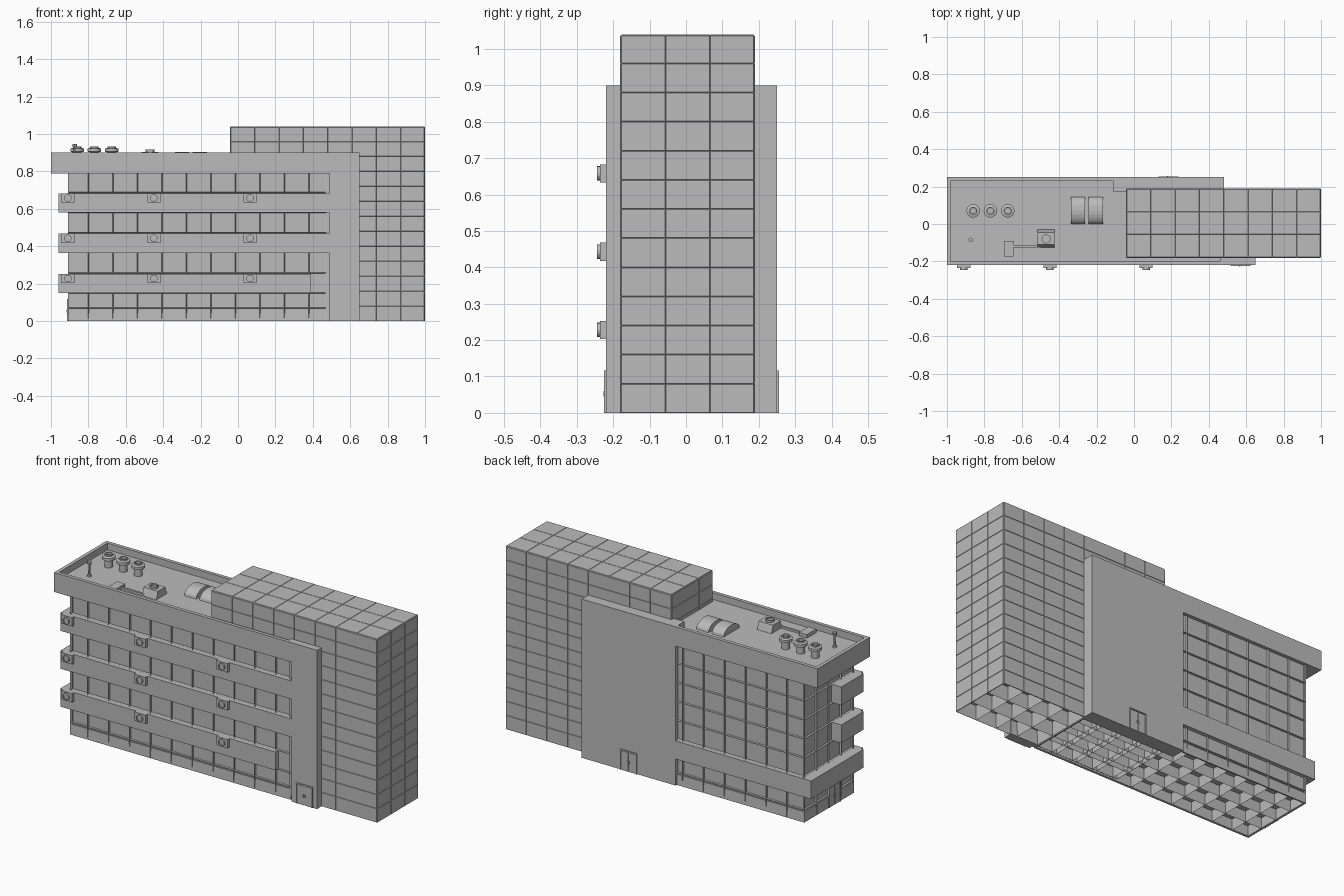
import bpy, bmesh
from math import pi, sin, cos
from mathutils import Matrix, Vector

cube = bpy.data.objects.get("Cube")
if cube:
    bpy.data.objects.remove(cube, do_unlink=True)

grey = bpy.data.materials.new("concrete_grey")
grey.use_nodes = True
grey.diffuse_color = (0.5, 0.5, 0.5, 1)
grey.node_tree.nodes["Principled BSDF"].inputs["Base Color"].default_value = (0.5, 0.5, 0.5, 1)


def finish(name, bm):
    mesh = bpy.data.meshes.new(name)
    bm.to_mesh(mesh)
    bm.free()
    mesh.materials.append(grey)
    obj = bpy.data.objects.new(name, mesh)
    bpy.context.collection.objects.link(obj)
    return obj


def add_box(bm, x, y, z):
    size = [b - a for a, b in (x, y, z)]
    mid = [(a + b) / 2 for a, b in (x, y, z)]
    bmesh.ops.create_cube(bm, size=1, matrix=Matrix.Translation(mid) @ Matrix.Diagonal(size + [1]))


def boxes(name, *items):
    bm = bmesh.new()
    for x, y, z in items:
        add_box(bm, x, y, z)
    return finish(name, bm)


def gridded_box(name, bounds, cuts, gap, depth, pocket):
    """Box cut into cells: inset cells on the walls and deep pockets underneath."""
    bm = bmesh.new()
    add_box(bm, *bounds)
    for axis, values in enumerate(cuts):
        normal = Vector([float(i == axis) for i in range(3)])
        for v in values:
            geom = bm.verts[:] + bm.edges[:] + bm.faces[:]
            bmesh.ops.bisect_plane(bm, geom=geom, plane_co=normal * v, plane_no=normal)
    bm.normal_update()
    under = [f for f in bm.faces if f.normal.z < -0.5]
    walls = [f for f in bm.faces if f.normal.z > -0.5]
    bmesh.ops.inset_individual(bm, faces=walls, thickness=gap, depth=depth)
    bmesh.ops.inset_individual(bm, faces=under, thickness=0.004, depth=-pocket)
    return finish(name, bm)


def turned(name, rings, center, sides=16):
    """Round part from (radius, height) rings."""
    bm = bmesh.new()
    loops = [[bm.verts.new((center[0] + r * cos(2 * pi * i / sides),
                            center[1] + r * sin(2 * pi * i / sides), h))
              for i in range(sides)] for r, h in rings]
    for a, b in zip(loops, loops[1:]):
        for i in range(sides):
            j = (i + 1) % sides
            bm.faces.new((a[i], a[j], b[j], b[i]))
    bm.faces.new(loops[-1])
    return finish(name, bm)


BAY = 0.131
FLOOR = 0.215
FRONT, BACK = -0.22, 0.25
ROOF, TOP = 0.862, 0.9

# Panelled tower
gridded_box("tower", ((-0.04, 0.997), (-0.178, 0.187), (0, 1.037)),
            ([-0.04 + 0.13 * i for i in range(1, 8)],
             [-0.178 + 0.122 * i for i in (1, 2)],
             [0.08 * i for i in range(1, 13)]), 0.002, 0.003, 0.08)

# Glazed office block with projecting mullions
gridded_box("glazed_block", ((-0.91, 0.475), (-0.205, 0.24), (0, 0.8)),
            ([-0.8 + BAY * i for i in range(10)],
             [-0.205 + 0.111 * i for i in range(1, 4)],
             [0.07] + [0.15 + FLOOR / 2 * i for i in range(6)]), 0.003, -0.01, 0.06)

# Roof slab and parapet
RIM = 0.02
boxes("roof_slab", ((-1, 0.48), (FRONT, BACK), (0.79, ROOF)))
boxes("parapet",
      ((-1, 0.65), (FRONT, FRONT + RIM), (0.79, TOP)),
      ((-1, 0.48), (BACK - RIM, BACK), (0.79, TOP)),
      ((-1, -1 + RIM), (FRONT, BACK), (0.79, TOP)),
      ((0.46, 0.48), (0.17, BACK), (0.79, TOP)),
      ((0.46, 0.65), (FRONT, -0.17), (0.79, TOP)))

# Solid walls on both long sides
boxes("front_wall", ((0.49, 0.65), (FRONT, -0.17), (0, 0.9)),
      ((0.47, 0.5), (-0.2, -0.17), (0, 0.8)))
boxes("back_wall", ((-0.11, 0.48), (0.17, BACK), (0, 0.9)))

# Spandrel bands, upper ones turning the end corner, lowest one going round
for i in (1, 2):
    z = (0.15 + FLOOR * i, 0.253 + FLOOR * i)
    boxes("upper_band", ((-0.96, 0.49), (FRONT, -0.19), z),
          ((-0.96, -0.89), (FRONT, -0.02), z))
low = (0.15, 0.253)
boxes("lower_band", ((-0.96, 0.39), (FRONT, -0.19), low),
      ((-0.96, -0.89), (FRONT, BACK), low),
      ((-0.96, -0.11), (0.2, BACK), low))

# Wall mounted cooling units
for level in range(3):
    for x in (-0.91, -0.45, 0.065):
        z = 0.228 + FLOOR * level
        boxes("cooling_unit", ((x - 0.035, x + 0.035), (-0.236, FRONT), (z - 0.025, z + 0.025)))
        fan = turned("cooling_fan", [(0.02, 0), (0.02, 0.01), (0.014, 0.01), (0.014, 0.006)], (0, 0))
        fan.rotation_euler.x = pi / 2
        fan.location = (x, -0.235, z)


# Double doors: frame, two leaves and handles, built facing -y
def door(name, location, turn):
    bm = bmesh.new()
    for s in (-1, 1):
        add_box(bm, sorted((s * 0.047, s * 0.053)), (-0.005, 0), (0, 0.117))
        add_box(bm, sorted((s * 0.002, s * 0.045)), (-0.002, 0), (0, 0.108))
        add_box(bm, sorted((s * 0.004, s * 0.008)), (-0.006, 0), (0.045, 0.06))
    add_box(bm, (-0.053, 0.053), (-0.005, 0), (0.111, 0.117))
    obj = finish(name, bm)
    obj.location = location
    obj.rotation_euler.z = turn


door("front_door", (0.57, FRONT, 0), 0)
door("back_door", (0.185, BACK, 0), pi)
door("end_door", (-0.91, -0.03, 0), -pi / 2)

# Roof ventilators
for x in (-0.86, -0.768, -0.675):
    turned("roof_ventilator",
           [(0.022, ROOF), (0.022, 0.902), (0.036, 0.906), (0.036, 0.922), (0.022, 0.926),
            (0.022, 0.934), (0.015, 0.934), (0.015, 0.92)], (x, 0.07))

# Antenna mast
turned("mast", [(0.012, ROOF), (0.006, 0.88), (0.005, 0.93), (0.012, 0.932), (0.012, 0.947)],
       (-0.873, -0.085), 8)

# Hatch, duct and roof air handler with sloped sides
boxes("roof_hatch", ((-0.695, -0.645), (-0.175, -0.09), (ROOF, 0.882)))
boxes("roof_duct", ((-0.65, -0.5), (-0.125, -0.113), (ROOF, 0.874)))
bm = bmesh.new()
add_box(bm, (-0.515, -0.425), (-0.125, -0.03), (ROOF, 0.905))
for v in bm.verts:
    if v.co.z > 0.9:
        v.co.y = -0.0775 + (v.co.y + 0.0775) * 0.7
finish("air_handler", bm)
turned("air_handler_fan", [(0.024, 0.9), (0.024, 0.916), (0.018, 0.916), (0.018, 0.908)],
       (-0.47, -0.08))

# Curved skylights, arched along the depth of the roof
for x0, x1 in ((-0.337, -0.263), (-0.242, -0.166)):
    bm = bmesh.new()
    arc = [(0.0725 - 0.0725 * cos(pi * i / 10), ROOF + 0.042 * sin(pi * i / 10))
           for i in range(11)]
    face = bm.faces.new([bm.verts.new((x0, y, z)) for y, z in arc])
    ext = bmesh.ops.extrude_face_region(bm, geom=[face])
    moved = [v for v in ext["geom"] if isinstance(v, bmesh.types.BMVert)]
    bmesh.ops.translate(bm, verts=moved, vec=(x1 - x0, 0, 0))
    bmesh.ops.recalc_face_normals(bm, faces=bm.faces)
    finish("skylight", bm)
